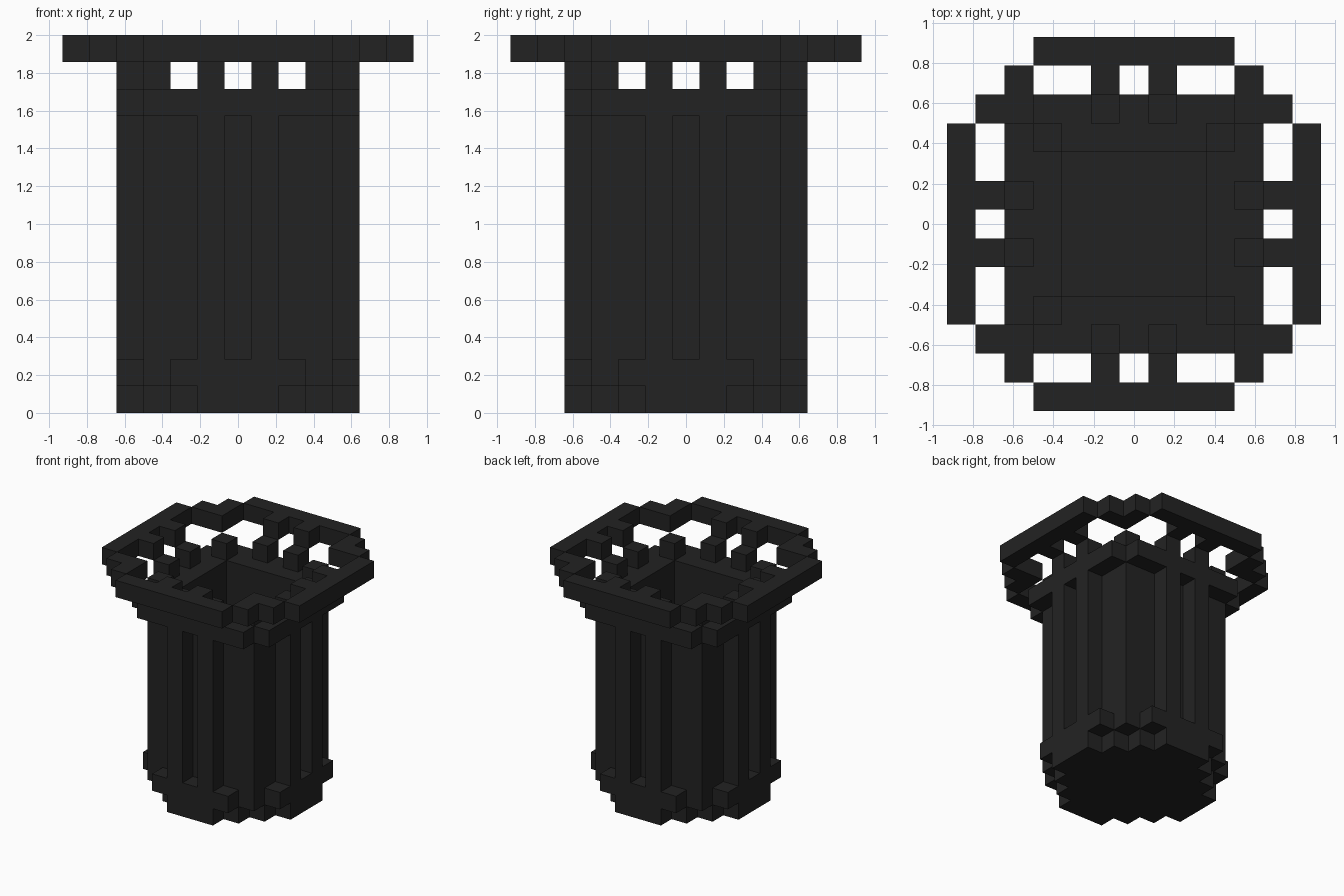
import bpy
import bmesh

old = bpy.data.objects.get("Cube")
if old:
    bpy.data.objects.remove(old, do_unlink=True)

U = 1 / 7  # edge length of one block

iron = bpy.data.materials.new("charcoal_iron")
iron.use_nodes = True
COLOUR = (0.0165, 0.0165, 0.0165, 1)
iron.diffuse_color = COLOUR
iron.node_tree.nodes["Principled BSDF"].inputs["Base Color"].default_value = COLOUR
iron.node_tree.nodes["Principled BSDF"].inputs["Roughness"].default_value = 0.8


def block_part(name, z0, z1, rule):
    """Extrude every plan cell whose (larger, smaller) distance passes the rule."""
    cells = {(x, y) for x in range(-6, 7) for y in range(-6, 7)
             if rule(max(abs(x), abs(y)), min(abs(x), abs(y)))}
    bm = bmesh.new()

    def quad(*pts):
        bm.faces.new([bm.verts.new((x * U, y * U, z * U)) for x, y, z in pts])

    for x, y in sorted(cells):
        a, b, c, d = x - .5, x + .5, y - .5, y + .5
        quad((a, c, z1), (b, c, z1), (b, d, z1), (a, d, z1))
        quad((a, d, z0), (b, d, z0), (b, c, z0), (a, c, z0))
        # Side walls only where the neighbouring cell is empty
        for dx, dy, p, q in ((0, -1, (a, c), (b, c)), (1, 0, (b, c), (b, d)),
                             (0, 1, (b, d), (a, d)), (-1, 0, (a, d), (a, c))):
            if (x + dx, y + dy) not in cells:
                quad((*p, z0), (*q, z0), (*q, z1), (*p, z1))
    bmesh.ops.remove_doubles(bm, verts=bm.verts[:], dist=1e-4)
    mesh = bpy.data.meshes.new(name)
    bm.to_mesh(mesh)
    bm.free()
    mesh.materials.append(iron)
    obj = bpy.data.objects.new(name, mesh)
    bpy.context.collection.objects.link(obj)
    return obj


# Stepped foot, closed so that it forms the floor of the bin
block_part("foot", 0, 1, lambda m, n: m <= 4 and m + n <= 5)
# Wider band above the foot, around the hollow
block_part("base_band", 1, 2, lambda m, n: 3 <= m <= 4 and m + n <= 7 and (m, n) != (4, 3))
# Square hollow shaft and the two raised ribs on each side
block_part("shaft", 2, 11, lambda m, n: m == 3)
block_part("ribs", 2, 11, lambda m, n: (m, n) == (4, 1))
# Collar that flares out at the top of the shaft
block_part("collar", 11, 12, lambda m, n: 3 <= m <= 4 and m + n <= 7)
# Short posts on the collar: two per side and one per corner
block_part("posts", 12, 13, lambda m, n: (m, n) in {(4, 1), (3, 3)})
# Floating rim with its side and corner brackets
block_part("rim", 13, 14, lambda m, n: (m == 6 and n <= 3)
           or (m, n) in {(5, 1), (5, 4), (4, 4)})
